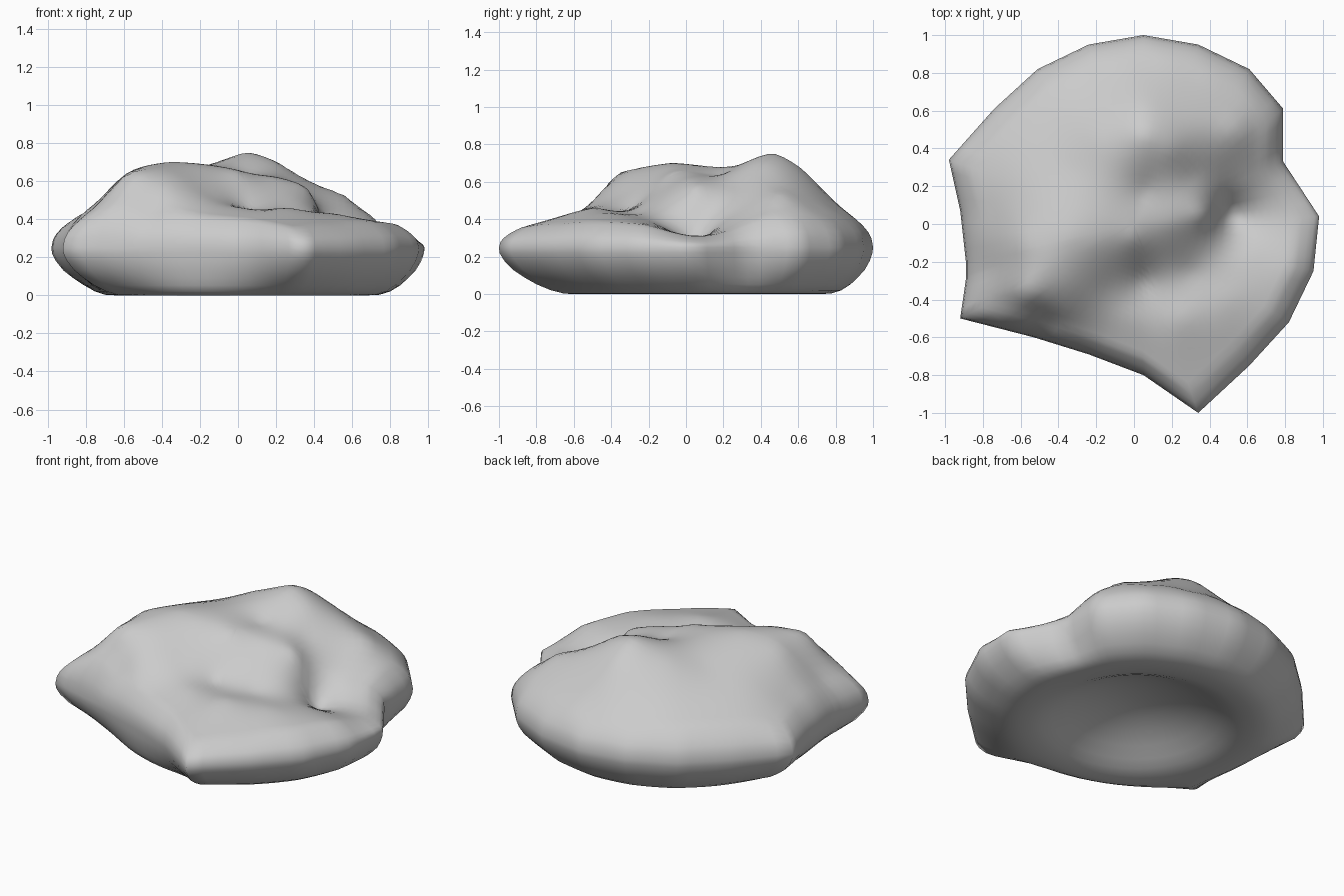
import bpy, bmesh, math

if "Cube" in bpy.data.objects:
    bpy.data.objects.remove(bpy.data.objects["Cube"])

# Widest outline of the boulder seen from above, with the height of the shoulder inside it
OUTLINE = [(.05, 1, .42), (.34, .95, .43), (.61, .82, .43), (.79, .61, .42), (.79, .33, .37),
           (.98, .04, .31), (.95, -.25, .37), (.82, -.52, .385), (.61, -.75, .375), (.34, -1, .355),
           (.05, -.8, .4), (-.24, -.69, .42), (-.53, -.6, .43), (-.92, -.5, .41),
           (-.89, -.29, .43), (-.89, -.2, .44), (-.92, .07, .43), (-.98, .34, .4),
           (-.74, .61, .43), (-.51, .82, .43), (-.24, .95, .42)]
# Bumps and hollows on the top (x, y, height)
TOP = [(.05, .47, .75), (.2, .4, .70), (.05, .33, .71), (-.2, .45, .66), (.05, .62, .67),
       (.05, .75, .54), (.35, .55, .6), (.55, .5, .53), (.5, .3, .47), (.3, .25, .58),
       (.6, .18, .36), (.5, .05, .28), (.38, .05, .54), (.75, .05, .31), (.2, 0, .61),
       (0, -.08, .645), (.05, .17, .635), (-.35, -.07, .7), (-.2, -.1, .68), (-.57, -.37, .635),
       (-.6, -.1, .63), (-.6, .25, .54), (-.35, .3, .62), (-.35, -.33, .63), (.05, -.3, .45),
       (.3, -.26, .43), (.26, -.5, .46), (0, -.5, .46), (.5, -.4, .43), (.62, -.15, .37),
       (-.4, -.46, .54), (-.45, .55, .5), (-.15, -.35, .53)]
RIM, MID_Z = .88, .25
# Underside: size, height, share of round base shape
UNDER = [(.1, .195, 1), (.2, .175, 1), (.3, .145, 1), (.4, .1, 1), (.48, .055, 1), (.54, .025, 1),
         (.6, .007, .95), (.67, 0, .9), (.73, .003, .8), (.79, .02, .65), (.85, .052, .45),
         (.9, .09, .28), (.945, .13, .15), (.98, .18, .05), (.997, .22, 0), (1, MID_Z, 0)]


def kernel(ax, ay, bx, by):
    return math.sqrt((ax - bx) ** 2 + (ay - by) ** 2 + .0012)


def solve(a, b):
    """Gaussian elimination with pivoting."""
    n = len(b)
    m = [row[:] + [v] for row, v in zip(a, b)]
    for i in range(n):
        p = max(range(i, n), key=lambda r: abs(m[r][i]))
        m[i], m[p] = m[p], m[i]
        for r in range(i + 1, n):
            k = m[r][i] / m[i][i]
            for c in range(i, n + 1):
                m[r][c] -= k * m[i][c]
    x = [0] * n
    for i in reversed(range(n)):
        x[i] = (m[i][n] - sum(m[i][c] * x[c] for c in range(i + 1, n))) / m[i][i]
    return x


# Smooth height field through the bumps and the shoulder
ctrl = TOP + [(x * RIM, y * RIM, z) for x, y, z in OUTLINE]
weights = solve([[kernel(p[0], p[1], q[0], q[1]) for q in ctrl] for p in ctrl],
                [p[2] - .45 for p in ctrl])


def height(x, y):
    return .45 + sum(w * kernel(x, y, p[0], p[1]) for w, p in zip(weights, ctrl))


# Finer outline with straight facets
ring = []
for i, (x, y, _) in enumerate(OUTLINE):
    nx, ny, _ = OUTLINE[(i + 1) % len(OUTLINE)]
    ring += [(x + (nx - x) * k / 4, y + (ny - y) * k / 4) for k in range(4)]
n = len(ring)


def under_point(x, y, f, z, share):
    """Blend the outline towards a round base."""
    r = math.hypot(x, y)
    rx, ry = x / r + .03, y / r + .08
    return ((x + (rx - x) * share) * f, (y + (ry - y) * share) * f, z)


# Hollow underside and lower flank
verts, faces = [(0, 0, .2)], []
for f, z, share in UNDER:
    verts += [under_point(x, y, f, z, share) for x, y in ring]
# Rounded shoulder
for f in (.992, .975, .945, .91):
    t = ((1 - f) / (1 - RIM)) ** .48
    verts += [(x * f, y * f, MID_Z + (height(x * RIM, y * RIM) - MID_Z) * t) for x, y in ring]
# Lumpy top
for k in range(20):
    f = RIM * (1 - k / 20)
    verts += [(x * f, y * f, height(x * f, y * f)) for x, y in ring]
verts.append((0, 0, height(0, 0)))

# Stitch the rings together
rows = (len(verts) - 2) // n
top = 1 + (rows - 1) * n
for j in range(n):
    k = (j + 1) % n
    faces.append((0, 1 + j, 1 + k))
    for r in range(rows - 1):
        a, b = 1 + r * n, 1 + (r + 1) * n
        faces.append((a + j, b + j, b + k, a + k))
    faces.append((top + k, top + j, len(verts) - 1))

mesh = bpy.data.meshes.new("boulder")
mesh.from_pydata(verts, [], faces)
bm = bmesh.new()
bm.from_mesh(mesh)
bmesh.ops.recalc_face_normals(bm, faces=bm.faces)
bm.to_mesh(mesh)
bm.free()
mesh.shade_smooth()
rock = bpy.data.objects.new("boulder", mesh)
bpy.context.collection.objects.link(rock)
